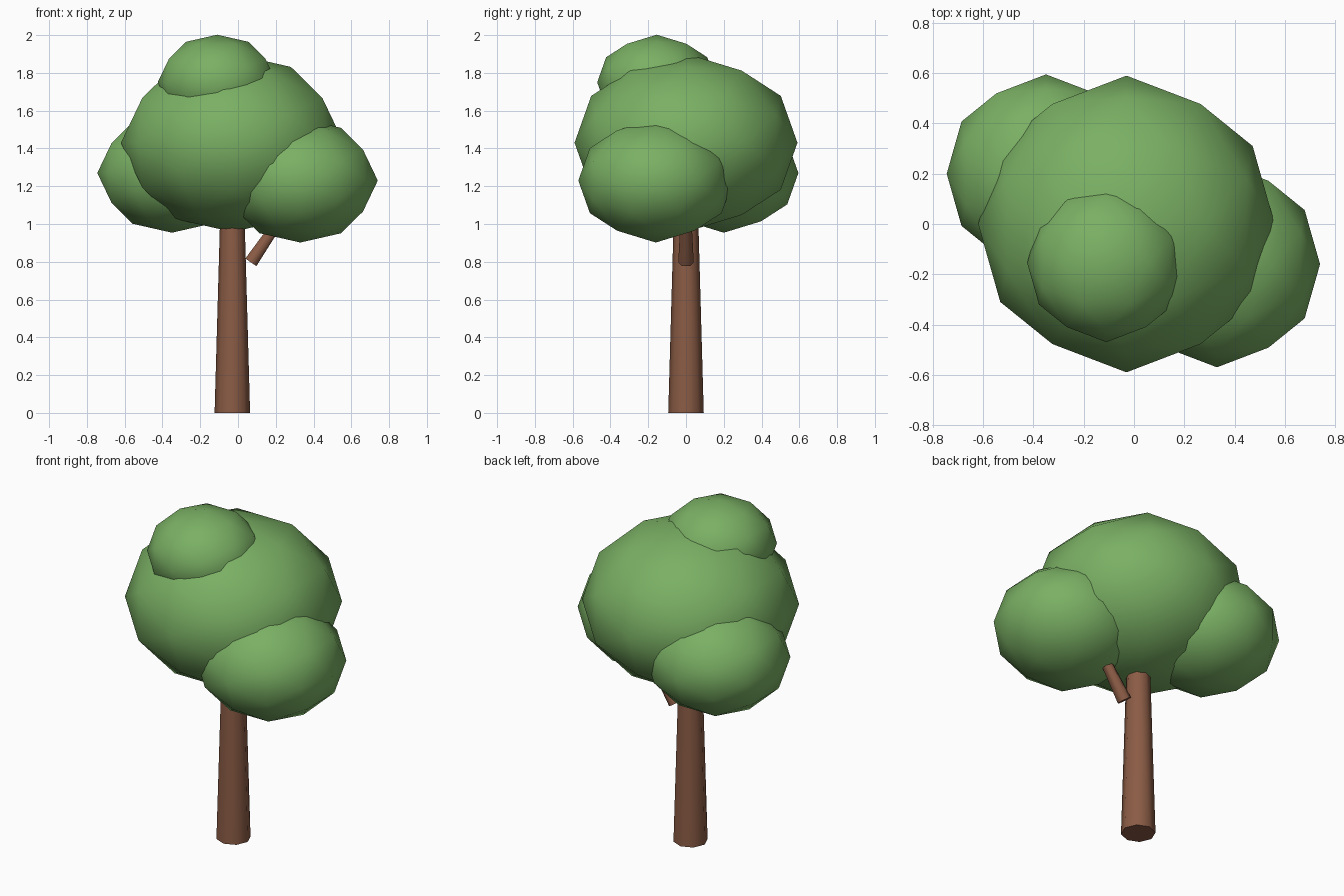
import bpy, bmesh, math
from mathutils import Matrix, Vector

if "Cube" in bpy.data.objects:
    bpy.data.objects.remove(bpy.data.objects["Cube"])


def make_material(name, colour):
    mat = bpy.data.materials.new(name)
    mat.diffuse_color = (*colour, 1)
    mat.use_nodes = True
    mat.node_tree.nodes["Principled BSDF"].inputs["Base Color"].default_value = mat.diffuse_color
    return mat


LEAF = make_material("leaf green", (0.195, 0.434, 0.127))
BARK = make_material("bark brown", (0.258, 0.107, 0.060))


def finish(bm, name, mat, angle):
    mesh = bpy.data.meshes.new(name)
    bm.to_mesh(mesh)
    bm.free()
    mesh.materials.append(mat)
    obj = bpy.data.objects.new(name, mesh)
    bpy.context.collection.objects.link(obj)
    bpy.ops.object.select_all(action='DESELECT')
    obj.select_set(True)
    bpy.context.view_layer.objects.active = obj
    bpy.ops.object.shade_smooth_by_angle(angle=math.radians(angle))


def leaf_clump(name, centre, radius):
    # Low-poly ball with an edge centred at its top, squashed in height
    bm = bmesh.new()
    turn = Matrix.Rotation(-math.radians(31.7175), 4, 'Y')
    place = Matrix.Translation(centre) @ Matrix.Diagonal((1, 1, 0.8, 1)) @ turn
    bmesh.ops.create_icosphere(bm, subdivisions=2, radius=radius)
    bm.transform(place)
    finish(bm, name, LEAF, 60)


def tapered_log(name, base, lean, length, r_base, r_top, sides):
    # Tapered cylinder standing on its base point, leaning towards +x
    bm = bmesh.new()
    bmesh.ops.create_cone(bm, cap_ends=True, segments=sides, radius1=r_base,
                          radius2=r_top, depth=length)
    bm.transform(Matrix.Translation(base) @ Matrix.Rotation(lean, 4, 'Y')
                 @ Matrix.Translation((0, 0, length / 2)))
    finish(bm, name, BARK, 65)


# Wood
tapered_log("trunk", Vector((-0.03, 0, 0)), 0, 1.06, 0.094, 0.064, 8)
tapered_log("branch", Vector((0.068, 0, 0.797)), 0.6, 0.35, 0.041, 0.026, 6)

# Crown
leaf_clump("main_crown", (-0.03, 0, 1.43), 0.59)
leaf_clump("right_clump", (0.33, -0.16, 1.23), 0.41)
leaf_clump("left_clump", (-0.35, 0.20, 1.27), 0.395)
leaf_clump("top_clump", (-0.11, -0.155, 1.75), 0.315)
